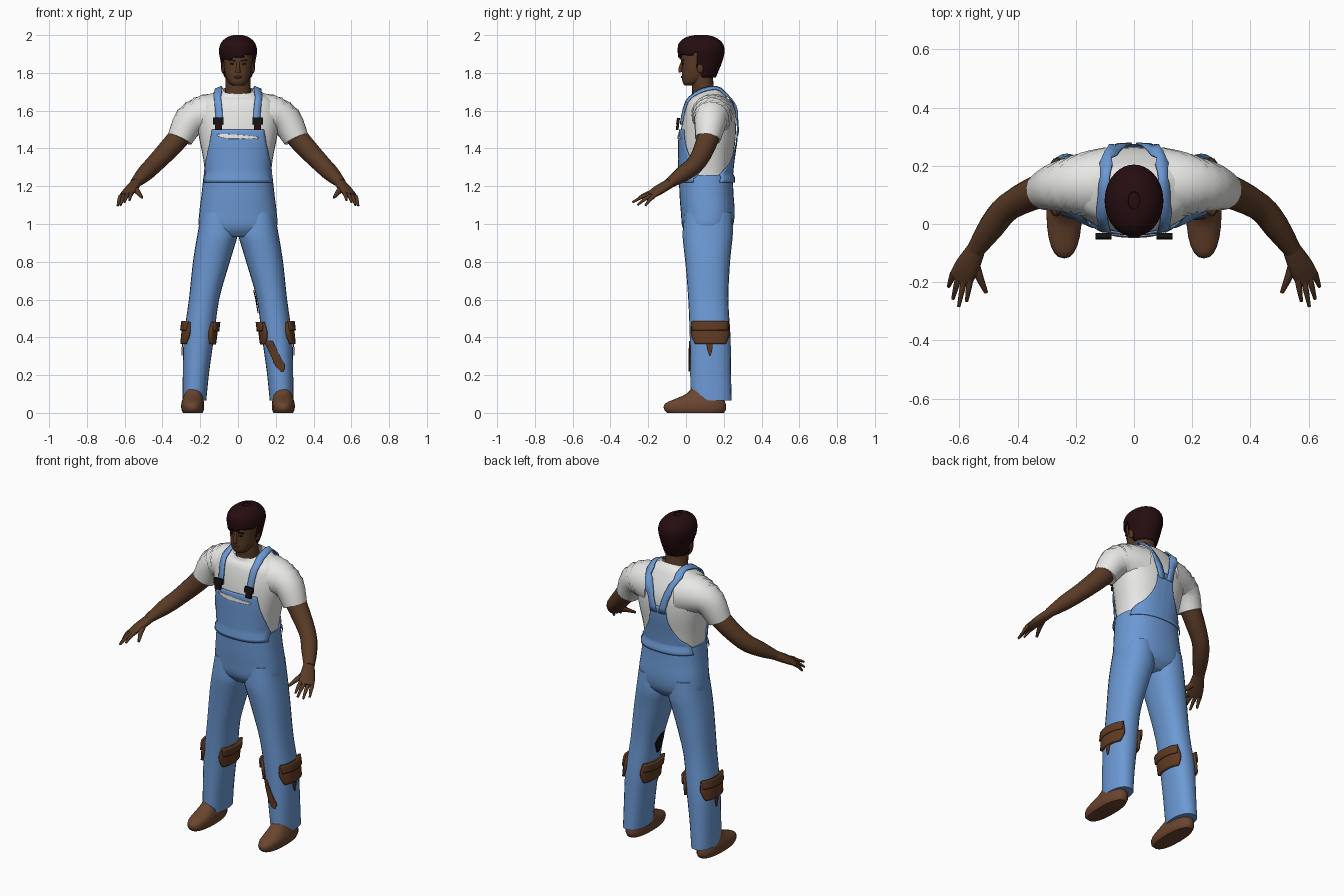
import bpy, bmesh, math
from mathutils import Vector
from mathutils.bvhtree import BVHTree

if "Cube" in bpy.data.objects:
    bpy.data.objects.remove(bpy.data.objects["Cube"])


def material(name, rgb):
    m = bpy.data.materials.new(name)
    m.diffuse_color = (*rgb, 1)
    m.use_nodes = True
    m.node_tree.nodes["Principled BSDF"].inputs["Base Color"].default_value = m.diffuse_color
    return m


WHITE = material("shirt white", (.80, .80, .79))
BLUE = material("denim blue", (.15, .32, .66))
SKIN = material("brown skin", (.10, .043, .019))
LIPS = material("lip brown", (.065, .022, .014))
HAIR = material("dark hair", (.019, .004, .005))
LEATHER = material("leather brown", (.115, .042, .016))
SHOE = material("shoe brown", (.145, .06, .028))
BLACK = material("near black", (.008, .006, .006))


def make(name, mat, verts, faces, solid=0):
    me = bpy.data.meshes.new(name)
    bm = bmesh.new()
    vs = [bm.verts.new(v) for v in verts]
    for f in faces:
        bm.faces.new([vs[i] for i in f])
    bmesh.ops.recalc_face_normals(bm, faces=bm.faces)
    bm.to_mesh(me)
    bm.free()
    me.materials.append(mat)
    ob = bpy.data.objects.new(name, me)
    bpy.context.collection.objects.link(ob)
    if solid:
        mod = ob.modifiers.new("thickness", "SOLIDIFY")
        mod.thickness, mod.offset = solid, 0
    return ob


def refine(keys, steps):
    # smooth interpolation between key sections
    out = []
    for i in range(len(keys) - 1):
        p0, p1, p2, p3 = (keys[max(0, min(len(keys) - 1, i + k))] for k in (-1, 0, 1, 2))
        for s in range(steps):
            t = s / steps
            out.append([.5 * (2*b + (c - a)*t + (2*a - 5*b + 4*c - d)*t*t + (3*b - a - 3*c + d)*t**3)
                        for a, b, c, d in zip(p0, p1, p2, p3)])
    return out + [list(keys[-1])]


def grid_faces(rows, n, closed):
    return [(i*n + j, i*n + (j + 1) % n, (i + 1)*n + (j + 1) % n, (i + 1)*n + j)
            for i in range(rows - 1) for j in range(n if closed else n - 1)]


def loft(name, mat, keys, sx=1, e=1.0, n=24, steps=3, caps=True, keep=None, solid=0, warp=None):
    # keys: centre x, z, half width, front y, back y
    rings = refine(keys, steps)
    verts = []
    for cx, z, rx, yf, yb in rings:
        for j in range(n):
            a = 2 * math.pi * j / n
            c, s = (math.copysign(abs(f(a)) ** e, f(a)) for f in (math.cos, math.sin))
            v = Vector((sx * (cx + rx * c), (yf + yb) / 2 + (yb - yf) / 2 * s, z))
            verts.append(warp(v) if warp else v)
    faces = grid_faces(len(rings), n, True)
    if keep:
        faces = [f for f in faces if keep(sum((verts[i] for i in f), Vector()) / 4)]
    if caps:
        faces += [tuple(range(n)), tuple(range(len(verts) - n, len(verts)))]
    return make(name, mat, verts, faces, solid)


ACROSS = Vector((.9, .3, -.3))


def tube(name, mat, keys, sx=1, n=14, steps=3):
    # keys: x, y, z, radius across, radius through
    pts = refine(keys, steps)
    verts = []
    for i, k in enumerate(pts):
        t = (Vector(pts[min(i + 1, len(pts) - 1)][:3]) - Vector(pts[max(i - 1, 0)][:3])).normalized()
        u = (ACROSS - t * ACROSS.dot(t)).normalized()
        v = t.cross(u)
        for j in range(n):
            a = 2 * math.pi * j / n
            p = Vector(k[:3]) + u * k[3] * math.cos(a) + v * k[4] * math.sin(a)
            verts.append((p.x * sx, p.y, p.z))
    faces = grid_faces(len(pts), n, True) + [tuple(range(n)), tuple(range(len(verts) - n, len(verts)))]
    return make(name, mat, verts, faces)


def tree_of(obs):
    vs, fs = [], []
    for o in obs:
        base = len(vs)
        vs += [v.co.copy() for v in o.data.vertices]
        fs += [[base + i for i in p.vertices] for p in o.data.polygons]
    return BVHTree.FromPolygons(vs, fs)


def patch(name, mat, tree, keys, ray, off=.006, n=15, steps=4, solid=0.004):
    # cloth panel projected on a surface; keys: z, low, high
    rows = refine(keys, steps)
    verts = []
    for z, lo, hi in rows:
        for j in range(n):
            o, d = ray(lo + (hi - lo) * j / (n - 1), z)
            hit, normal, _, _ = tree.ray_cast(o, d)
            if hit is None:
                hit, normal, _, _ = tree.find_nearest(o + d * .8)
            verts.append(hit + (normal if normal.dot(d) < 0 else -normal) * off)
    return make(name, mat, verts, grid_faces(len(rows), n, False), solid)


def front(t, z):
    return Vector((t, -1, z)), Vector((0, 1, 0))


def back(t, z):
    return Vector((t, 1, z)), Vector((0, -1, 0))


def around_leg(sx):
    def ray(t, z):
        d = Vector((sx * math.cos(t), math.sin(t), 0))
        return Vector((sx * (.207 + (.4 - z) * .13), .13, z)) + d * .19, -d
    return ray


def ball(name, mat, loc, size):
    bpy.ops.mesh.primitive_uv_sphere_add(segments=14, ring_count=8, radius=1, location=loc)
    ob = bpy.context.object
    ob.name, ob.scale = name, size
    ob.data.materials.append(mat)
    return ob


def box(name, mat, loc, size, rot=(0, 0, 0)):
    bpy.ops.mesh.primitive_cube_add(size=1, location=loc, rotation=rot)
    ob = bpy.context.object
    ob.name, ob.scale = name, size
    ob.data.materials.append(mat)
    return ob


# Shirt and overalls body
def collar_dip(v):
    if v.z > 1.66:
        v.z -= (.15 - v.y) * .3 * min(1, (v.z - 1.66) / .05)
    return v


shirt = loft("shirt", WHITE, [(0, 1.15, .17, -.025, .24), (0, 1.25, .173, -.03, .238), (0, 1.35, .185, -.03, .248),
             (0, 1.45, .205, -.03, .262), (0, 1.55, .22, -.02, .262), (0, 1.63, .205, -.002, .235),
             (0, 1.69, .15, .022, .20), (0, 1.725, .078, .03, .165)], e=.85, n=32, caps=False, warp=collar_dip)
body = [shirt, loft("overalls_seat", BLUE, [(0, .93, .15, .02, .2), (0, .98, .205, -.018, .245), (0, 1.06, .205, -.027, .258),
                    (0, 1.15, .194, -.034, .252), (0, 1.26, .182, -.038, .247)], e=.85, n=32)]

legs = {}
for sx in (-1, 1):
    # Sleeve, arm and hand
    body.append(tube("sleeve", WHITE, [(.09, .14, 1.57, .125, .125), (.18, .135, 1.575, .11, .11),
                     (.255, .13, 1.545, .088, .088), (.308, .115, 1.45, .068, .068)], sx, 18))
    tube("arm", SKIN, [(.25, .13, 1.55, .06, .06), (.32, .115, 1.45, .058, .058), (.43, .06, 1.33, .048, .05),
                       (.49, -.01, 1.27, .045, .044), (.545, -.09, 1.215, .031, .026)], sx)
    tube("palm", SKIN, [(.535, -.075, 1.222, .03, .026), (.572, -.145, 1.18, .043, .022),
                        (.597, -.19, 1.15, .042, .015)], sx)
    tips = [(.637, -.215, 1.097), (.622, -.257, 1.10), (.602, -.283, 1.115), (.575, -.265, 1.125)]
    for i, tip in enumerate(tips):
        b = Vector((.592, -.18, 1.156)) + ACROSS * (.032 - .0215 * i)
        m = b.lerp(Vector(tip), .5) + Vector((0, 0, .006))
        tube("finger", SKIN, [(*b, .012, .013), (*m, .010, .010), (*tip, .006, .006)], sx, 8)
    tube("thumb", SKIN, [(.553, -.12, 1.195, .02, .018), (.53, -.185, 1.168, .014, .013),
                         (.508, -.235, 1.14, .007, .007)], sx, 8)
    # Trouser leg and shoe
    leg = loft("trouser_leg", BLUE, [(.105, 1.06, .09, -.01, .245), (.108, .95, .106, -.018, .248), (.125, .87, .103, -.012, .24),
               (.145, .78, .096, -.002, .232), (.18, .6, .08, .012, .224), (.207, .4, .08, .02, .236),
               (.222, .22, .07, .022, .238), (.231, .065, .063, .025, .242)], sx, .88)
    legs[sx] = tree_of([leg])
    loft("shoe", SHOE, [(.24, 0, .052, -.10, .20), (.24, .02, .06, -.117, .212), (.24, .05, .06, -.11, .21),
                        (.238, .075, .055, -.055, .2), (.236, .10, .05, .0, .2), (.234, .14, .045, .04, .19)], sx, .85)
    # Leather pouches around both sides of the knee
    for side, mid in (("outer", 0), ("inner", math.pi)):
        ray = around_leg(sx)
        patch(side + "_knee_pouch", LEATHER, legs[sx], [(.48, mid - 1.0, mid + 1.0), (.42, mid - 1.1, mid + 1.1),
              (.365, mid - .9, mid + .9)], ray, .006, solid=.02)
        patch(side + "_pouch_flap", LEATHER, legs[sx], [(.483, mid - 1.0, mid + 1.0), (.435, mid - .95, mid + .95)],
              ray, .018, solid=.012)
    patch("torn_strap", LEATHER, legs[sx], [(.37, -.3, .15), (.33, -.2, .1), (.305, -.1, 0)], around_leg(sx))

# Hanging leather strip and dark tear on one leg
patch("hanging_strip", LEATHER, legs[1], [(.38, .145, .185), (.30, .18, .222), (.25, .2, .245), (.22, .225, .24)], front)
patch("dark_tear", BLACK, legs[1], [(.65, math.pi + .1, math.pi + .4), (.6, math.pi - .3, math.pi + .55),
      (.53, math.pi, math.pi + .3)], around_leg(1))

# Bib, back panel and worn white strip
tree = tree_of(body)
patch("bib", BLUE, tree, [(1.22, -.174, .174), (1.32, -.165, .165), (1.42, -.147, .147), (1.5, -.133, .133)], front, .009, 21)
patch("back_panel", BLUE, tree, [(1.22, -.172, .172), (1.28, -.15, .15), (1.33, -.105, .105), (1.42, -.06, .06),
      (1.51, -.052, .052)], back, .009, 21)
patch("worn_strip", WHITE, tree, [(1.475, -.105, -.06), (1.463, -.1, .09), (1.45, -.05, .1)], front, .013)

# Shoulder straps and buckles
for sx in (-1, 1):
    path = refine([(.104, -.05, 1.53), (.108, -.03, 1.62), (.118, .03, 1.72), (.122, .10, 1.76),
                   (.112, .17, 1.75), (.09, .24, 1.68), (.06, .28, 1.6), (.028, .29, 1.47)], 3)
    verts = []
    for x, y, z in path:
        for w in (-.021, 0, .021):
            hit, normal, _, _ = tree.find_nearest(Vector(((x + w) * sx, y, z)))
            out = Vector(((x + w) * sx, y, z)) - hit
            verts.append(hit + out.normalized() * .012)
    make("shoulder_strap", BLUE, verts, grid_faces(len(path), 3, False), .008)
    box("buckle", BLACK, (.104 * sx, -.042, 1.545), (.055, .016, .034), (-.15, 0, 0))
    box("buckle_tab", HAIR, (.104 * sx, -.045, 1.515), (.036, .014, .034), (-.1, 0, 0))

# Neck and head
loft("neck", SKIN, [(0, 1.62, .075, .03, .18), (0, 1.69, .069, .033, .16), (0, 1.74, .066, .03, .145), (0, 1.82, .064, .02, .145)])
loft("head", SKIN, [(0, 1.733, .028, -.006, .05), (0, 1.75, .05, -.018, .09), (0, 1.785, .066, -.022, .125),
     (0, 1.82, .073, -.022, .15), (0, 1.86, .077, -.024, .17), (0, 1.92, .078, -.025, .18), (0, 1.965, .05, .01, .14)], e=.9)


# Hair shell with a slanted fringe
def hair_rule(c):
    if c.y < .055:
        return c.z > 1.882 + .2 * c.x
    return c.z > 1.83 if c.y < .085 else c.z > 1.78


loft("hair", HAIR, [(0, 1.76, .058, .04, .148), (0, 1.81, .08, -.02, .168), (0, 1.86, .088, -.034, .188),
     (0, 1.915, .097, -.04, .2), (0, 1.955, .087, -.034, .19), (0, 1.984, .058, .0, .155), (0, 1.997, .02, .05, .11)],
     n=36, steps=5, keep=hair_rule, caps=False, solid=.008)
ball("hair_crown", HAIR, (0, .078, 1.95), (.07, .095, .048))

# Face
tube("nose", SKIN, [(0, -.018, 1.86, .007, .007), (0, -.03, 1.825, .011, .010), (0, -.028, 1.803, .014, .011)], 1, 8)
ball("lips", LIPS, (0, -.019, 1.778), (.022, .008, .007))
for sx in (-1, 1):
    ball("ear", SKIN, (.08 * sx, .075, 1.83), (.011, .019, .032))
    ball("eye", BLACK, (.031 * sx, -.017, 1.848), (.013, .005, .005))
    box("eyebrow", HAIR, (.033 * sx, -.0195, 1.866), (.034, .008, .007), (0, -.12 * sx, -.0 + .25 * sx))

# Smooth shading with sharp edges kept
bpy.ops.object.select_all(action="SELECT")
bpy.context.view_layer.objects.active = shirt
bpy.ops.object.shade_smooth_by_angle(angle=math.radians(50))
